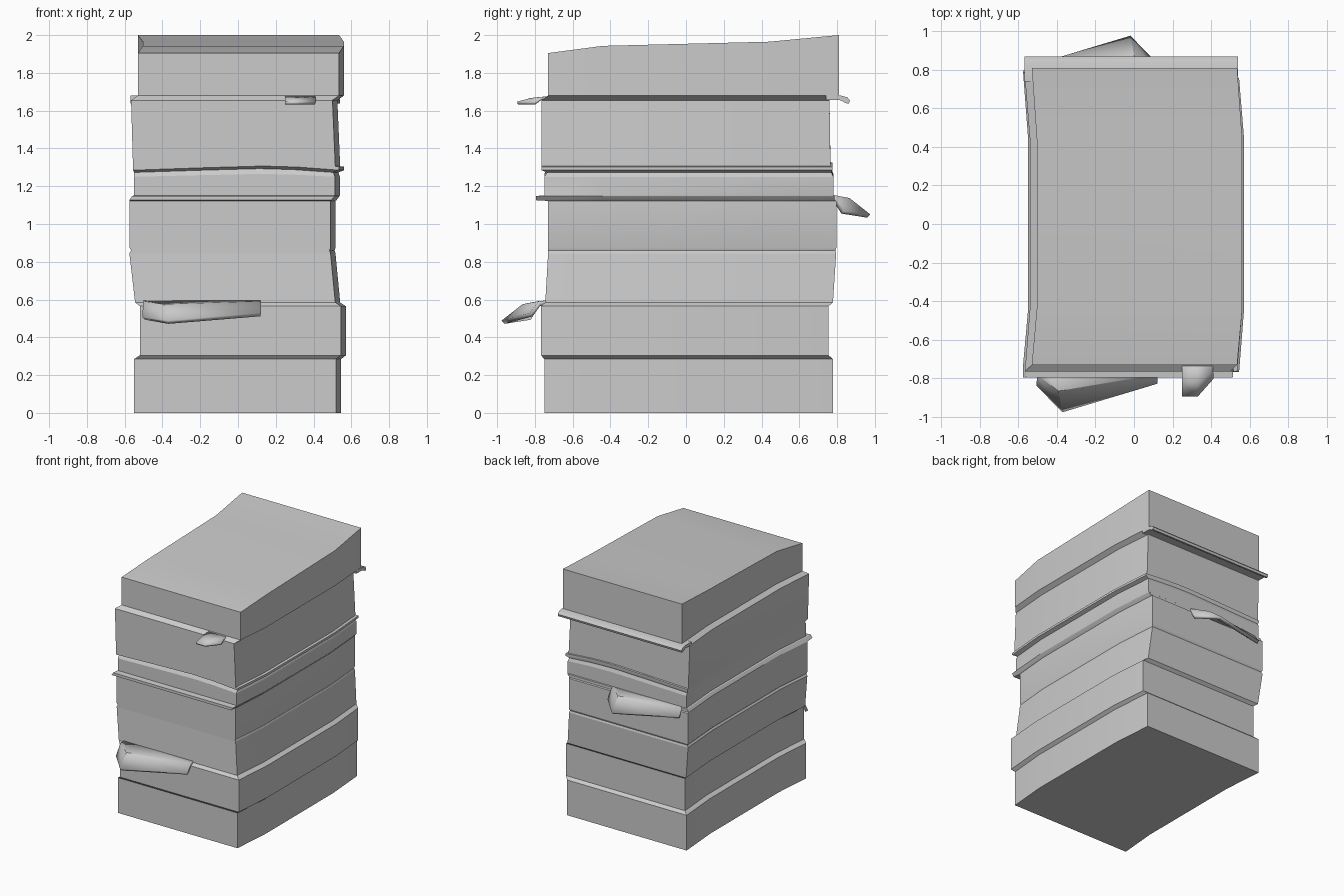
import bpy, bmesh, math

if "Cube" in bpy.data.objects:
    bpy.data.objects.remove(bpy.data.objects["Cube"])

YS = 0.44      # depth where the covers start to bend
BEND = 0.026   # sideways shift of the middle of each bundle
WAVE = [(0, 0), (0.35, 0.6), (0.63, 1), (0.8, 0.75), (1, 0)]


def finish(name, bm, thick=0):
    bmesh.ops.remove_doubles(bm, verts=bm.verts, dist=1e-5)
    bmesh.ops.recalc_face_normals(bm, faces=bm.faces)
    me = bpy.data.meshes.new(name)
    bm.to_mesh(me)
    bm.free()
    ob = bpy.data.objects.new(name, me)
    bpy.context.collection.objects.link(ob)
    bpy.ops.object.select_all(action='DESELECT')
    bpy.context.view_layer.objects.active = ob
    ob.select_set(True)
    bpy.ops.object.shade_smooth_by_angle(angle=math.radians(25))
    if thick:
        mod = ob.modifiers.new("thickness", 'SOLIDIFY')
        mod.thickness, mod.offset = thick, 0
    return ob


def ring(bm, z, x0, x1, y0, y1, wave=0, slope=(0, 0, 0, 0)):
    """Outline of one level: wavy front/back edges, bent left/right edges."""
    w = x1 - x0
    pts = [(x0 + u * w, y0, z + h * wave + slope[0]) for u, h in WAVE]
    pts += [(x1 + BEND, -YS, z + slope[1]), (x1 + BEND, YS, z + slope[2])]
    pts += [(x0 + u * w, y1, z + h * wave + slope[3]) for u, h in reversed(WAVE)]
    pts += [(x0 + BEND, YS, z + slope[2]), (x0 + BEND, -YS, z + slope[1])]
    return [bm.verts.new(p) for p in pts]


def cap(bm, r):
    bm.faces.new(r[0:6] + [r[13]])
    bm.faces.new([r[13], r[5], r[6], r[12]])
    bm.faces.new([r[12], r[6]] + r[7:12])


def bundle(name, levels, bottom=False, top=False):
    bm = bmesh.new()
    rings = [ring(bm, *lv) for lv in levels]
    for a, b in zip(rings, rings[1:]):
        for i in range(len(a)):
            j = (i + 1) % len(a)
            bm.faces.new([a[i], a[j], b[j], b[i]])
    if bottom:
        cap(bm, rings[0])
    if top:
        cap(bm, rings[-1])
    return finish(name, bm)


# Bundles from bottom to top; each starts on the last outline of the one below
# level: z, x0, x1, y0, y1, wave, slope along y
stack = [
    ("bottom_bundle", [(0, -.55, .52, -.75, .778), (.285, -.55, .52, -.75, .778)]),
    ("second_bundle", [(.305, -.52, .545, -.768, .755), (.565, -.52, .545, -.768, .755)]),
    ("third_bundle", [(.585, -.545, .515, -.745, .778), (.845, -.575, .49, -.73, .795)]),
    ("fourth_bundle", [(.86, -.565, .485, -.73, .79), (.875, -.575, .49, -.73, .797),
                       (1.122, -.575, .49, -.73, .797)]),
    ("divider_sheet", [(1.126, -.575, .495, -.795, .785), (1.148, -.56, .512, -.795, .785)]),
    ("fifth_bundle", [(1.152, -.55, .513, -.75, .78), (1.25, -.55, .513, -.75, .78, .015)]),
    ("wavy_sheet", [(1.273, -.55, .505, -.735, .77, .02), (1.285, -.555, .535, -.765, .775, .022),
                    (1.303, -.555, .535, -.765, .775, .022)]),
    ("sixth_bundle", [(1.306, -.556, .515, -.765, .765, .022), (1.655, -.566, .5, -.765, .76)]),
    ("top_bundle", [(1.68, -.53, .535, -.73, .81),
                    (1.905, -.53, .535, -.73, .81, 0, (0, .038, .06, .095))]),
]
last = None
for i, (name, levels) in enumerate(stack):
    bundle(name, ([last] if last else []) + levels, i == 0, i == len(stack) - 1)
    last = levels[-1]


# Page lip curling down along the back, under the top bundle
bm = bmesh.new()
profile = [(.74, 1.68), (.82, 1.68), (.855, 1.67), (.868, 1.655), (.862, 1.637), (.845, 1.64), (.82, 1.655), (.74, 1.657)]
ends = [[bm.verts.new((x, y, z)) for y, z in profile] for x in (-.568, .54)]
for i in range(len(profile)):
    j = (i + 1) % len(profile)
    bm.faces.new([ends[0][i], ends[0][j], ends[1][j], ends[1][i]])
bm.faces.new(ends[0])
bm.faces.new(ends[1])
finish("back_page_lip", bm)


def flap(name, rows, thick, place=lambda p: p):
    bm = bmesh.new()
    g = [[bm.verts.new(place(p)) for p in r] for r in rows]
    for a, b in zip(g, g[1:]):
        for i in range(len(a) - 1):
            bm.faces.new([a[i], a[i + 1], b[i + 1], b[i]])
    finish(name, bm, thick)


# Large loose pages: one at the front, the same one turned round at the back
page = [
    [(-.5, -.72, .585), (-.39, -.72, .585), (.12, -.72, .585)],
    [(-.5, -.78, .58), (-.39, -.86, .565), (.12, -.775, .58)],
    [(-.5, -.83, .50), (-.37, -.968, .48), (.12, -.82, .52)],
]
flap("front_loose_page", page, .024)
flap("back_loose_page", page, .024, lambda p: (-.39 - p[0], -p[1], p[2] + .562))

# Small torn corner near the top front
flap("small_torn_corner", [
    [(.25, -.72, 1.67), (.33, -.72, 1.67), (.41, -.72, 1.67)],
    [(.25, -.82, 1.66), (.33, -.82, 1.66), (.41, -.765, 1.665)],
    [(.25, -.892, 1.64), (.33, -.892, 1.64), (.41, -.80, 1.64)],
], .015)
